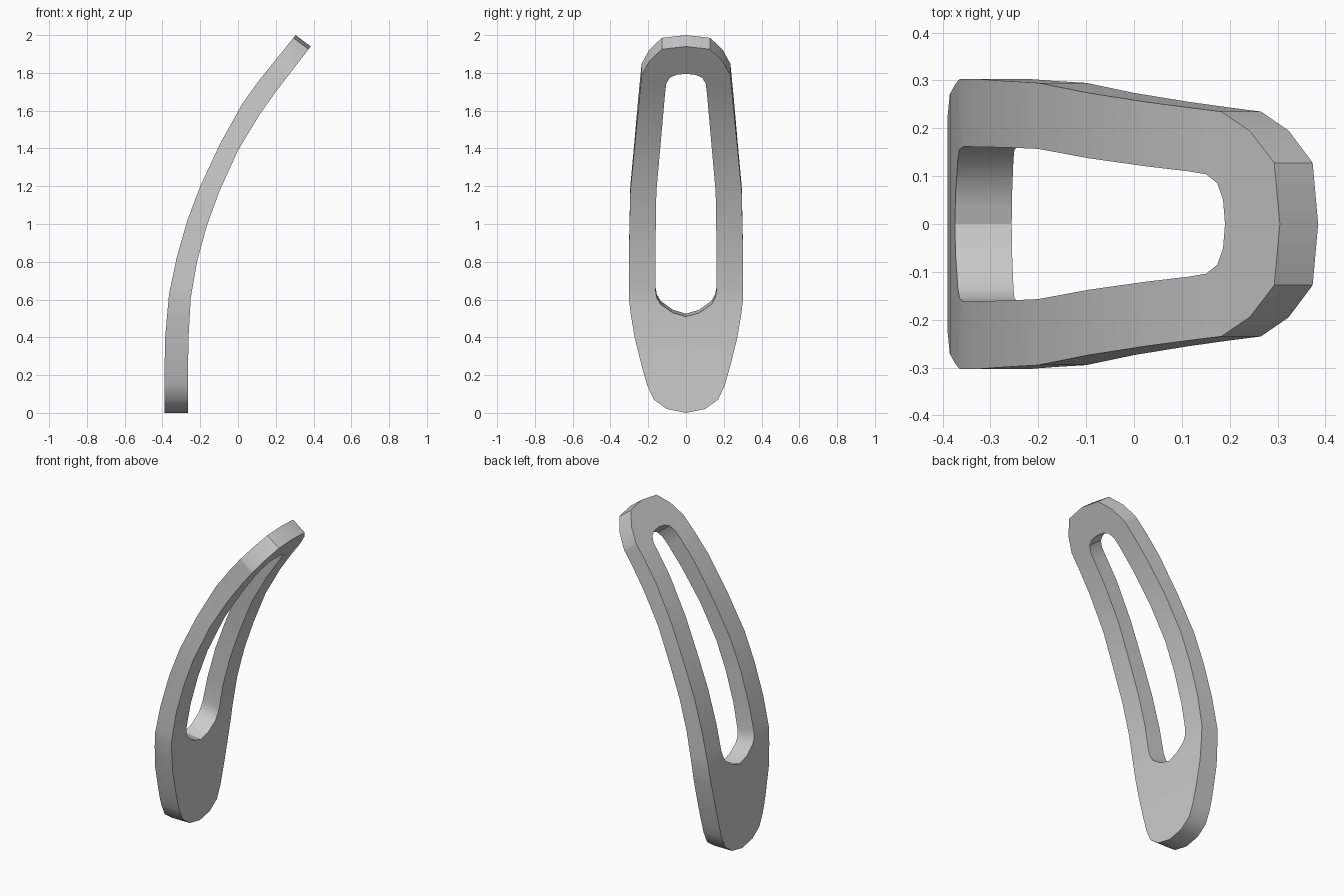
import bpy
import bmesh
from mathutils import Vector

if "Cube" in bpy.data.objects:
    bpy.data.objects.remove(bpy.data.objects["Cube"], do_unlink=True)

# Side profile: concave face (x, z) paired with convex face (x, z)
INNER = [(-.265, 0), (-.265, .2), (-.262, .4), (-.25, .61), (-.217, .8), (-.165, .99),
         (-.1, 1.17), (0, 1.39), (.115, 1.58), (.2, 1.7), (.385, 1.94)]
OUTER = [(-.39, 0), (-.39, .2), (-.385, .41), (-.365, .63), (-.325, .82), (-.268, 1.02),
         (-.2, 1.2), (-.095, 1.425), (.025, 1.64), (.115, 1.765), (.305, 2)]
# Half widths (height on the concave face, y) of the rim and of the slot
RIM = [(0, 0), (.02, .1), (.07, .17), (.145, .205), (.25, .235), (.4, .272), (.52, .292),
       (.61, .303), (.8, .303), (1.17, .295), (1.39, .274), (1.785, .235), (1.86, .195),
       (1.925, .128), (1.94, 0)]
SLOT = [(.51, 0), (.53, .07), (.575, .135), (.61, .155), (.65, .162), (.99, .16), (1.17, .157),
        (1.7, .11), (1.745, .104), (1.775, .085), (1.79, .05), (1.795, 0)]


def lerp_table(keys, values, k):
    for i in range(len(keys) - 1):
        if k <= keys[i + 1]:
            f = (k - keys[i]) / (keys[i + 1] - keys[i])
            return values[i] + (values[i + 1] - values[i]) * max(f, 0)
    return values[-1]


def half_width(table, z):
    if z < table[0][0] or z > table[-1][0]:
        return 0.0
    return lerp_table([p[0] for p in table], [p[1] for p in table], z)


# Loft one half of the curved strip, then mirror it
heights = [p[1] for p in INNER]
stations = sorted({p[1] for p in INNER} | {p[0] for p in RIM + SLOT})
bm = bmesh.new()
rings = []
for z in stations:
    inner = lerp_table(heights, [Vector(p) for p in INNER], z)
    outer = lerp_table(heights, [Vector(p) for p in OUTER], z)
    slot, rim = half_width(SLOT, z), half_width(RIM, z)
    corners = [(inner, slot), (inner, rim), (outer, rim), (outer, slot)]
    rings.append(([bm.verts.new((p.x, y, p.y)) for p, y in corners], slot))
for (a, slot_a), (b, slot_b) in zip(rings, rings[1:]):
    for i in range(4):
        if i == 3 and slot_a == slot_b == 0:
            continue  # no wall on the centre plane where the strip is solid
        j = (i + 1) % 4
        bm.faces.new((a[i], a[j], b[j], b[i]))
bmesh.ops.remove_doubles(bm, verts=bm.verts, dist=.0005)
mirrored = bmesh.ops.duplicate(bm, geom=bm.verts[:] + bm.edges[:] + bm.faces[:])["geom"]
for v in mirrored:
    if isinstance(v, bmesh.types.BMVert):
        v.co.y = -v.co.y
bmesh.ops.reverse_faces(bm, faces=[f for f in mirrored if isinstance(f, bmesh.types.BMFace)])
bmesh.ops.remove_doubles(bm, verts=bm.verts, dist=.0005)
bmesh.ops.recalc_face_normals(bm, faces=bm.faces)

mesh = bpy.data.meshes.new("slotted_curved_bar")
bm.to_mesh(mesh)
bm.free()
bar = bpy.data.objects.new("slotted_curved_bar", mesh)
bpy.context.collection.objects.link(bar)

# Plain grey
grey = bpy.data.materials.new("light_grey")
grey.use_nodes = True
colour = (.6, .6, .6, 1)
grey.diffuse_color = colour
grey.node_tree.nodes["Principled BSDF"].inputs["Base Color"].default_value = colour
mesh.materials.append(grey)

bpy.ops.object.select_all(action="DESELECT")
bar.select_set(True)
bpy.context.view_layer.objects.active = bar
bpy.ops.object.shade_smooth_by_angle(angle=.52)
